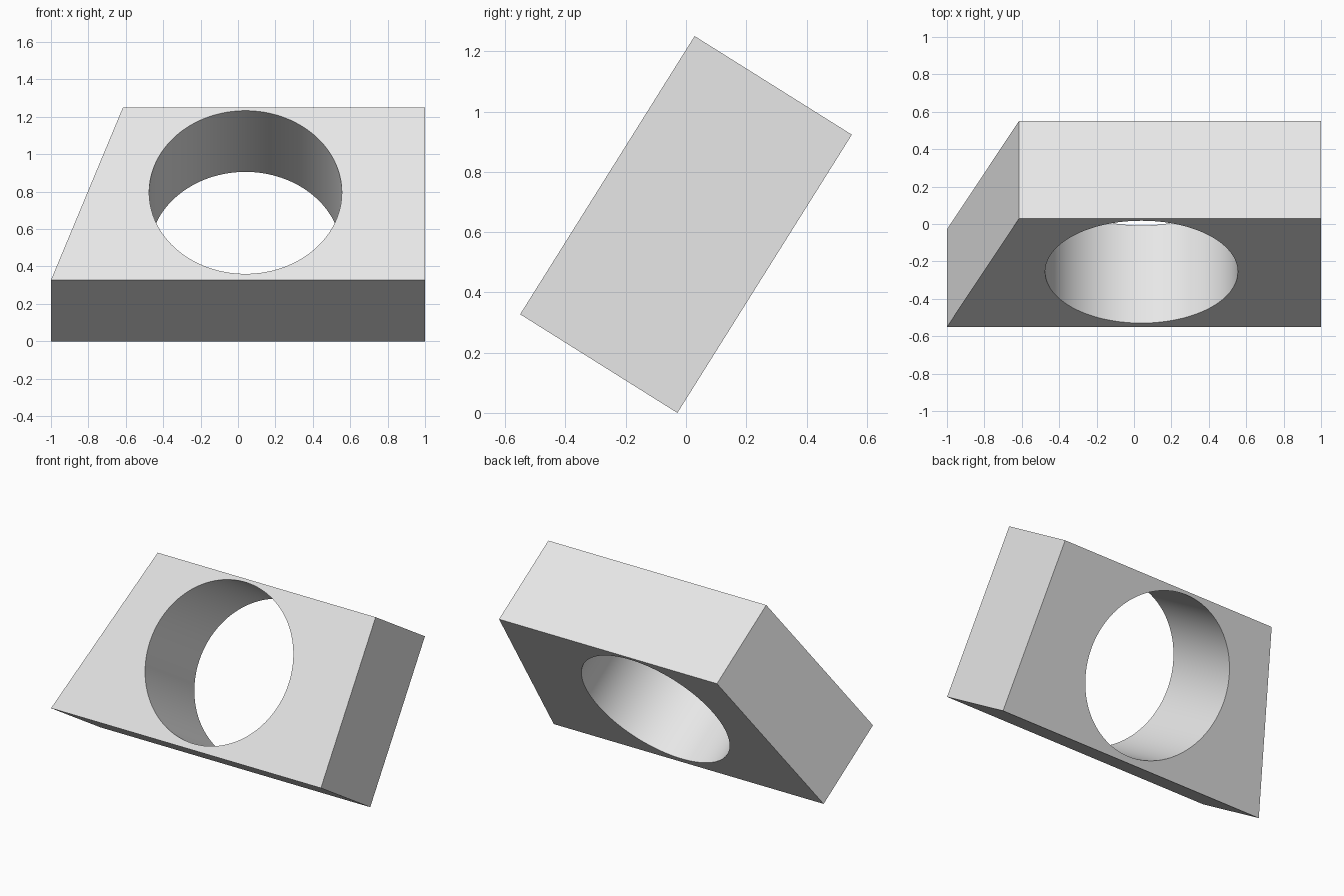
import bpy
import bmesh
from math import atan2, cos, sin, pi, radians

cube = bpy.data.objects.get("Cube")
if cube:
    bpy.data.objects.remove(cube, do_unlink=True)

WIDTH, LENGTH, THICKNESS = 2.0, 1.09, 0.616
TOP_LEFT_X = -0.615
HOLE_X, HOLE_Y, HOLE_RADIUS, SEGMENTS = 0.04, 0.009, 0.515, 128
TILT = atan2(0.92, 0.577)


def add_outline(curve, points):
    """Add a closed polygon to a flat filled curve."""
    spline = curve.splines.new('POLY')
    spline.points.add(len(points) - 1)
    for point, (x, y) in zip(spline.points, points):
        point.co = (x, y, 0, 1)
    spline.use_cyclic_u = True


# Plain grey material
grey = bpy.data.materials.new("light_grey")
grey.use_nodes = True
colour = (0.8, 0.8, 0.8, 1)
grey.diffuse_color = colour
grey.node_tree.nodes["Principled BSDF"].inputs["Base Color"].default_value = colour

# Block profile: one slanted end, with a round hole through it
profile = bpy.data.curves.new("block_profile", 'CURVE')
profile.dimensions = '2D'
profile.fill_mode = 'BOTH'
profile.extrude = THICKNESS / 2
half_w, half_l = WIDTH / 2, LENGTH / 2
add_outline(profile, [(-half_w, -half_l), (half_w, -half_l),
                      (half_w, half_l), (TOP_LEFT_X, half_l)])
angles = [2 * pi * i / SEGMENTS for i in range(SEGMENTS)]
add_outline(profile, [(HOLE_X + HOLE_RADIUS * cos(a),
                       HOLE_Y + HOLE_RADIUS * sin(a)) for a in angles])

# Tilted block, resting on its lower back edge
block = bpy.data.objects.new("tilted_block", profile)
bpy.context.collection.objects.link(block)
height = LENGTH * sin(TILT) + THICKNESS * cos(TILT)
block.location = (0, 0, height / 2)
block.rotation_euler = (TILT, 0, 0)

# Turn the profile into a clean, welded mesh
bpy.ops.object.select_all(action='DESELECT')
block.select_set(True)
bpy.context.view_layer.objects.active = block
bpy.ops.object.convert(target='MESH')
block = bpy.context.view_layer.objects.active
mesh = block.data
bm = bmesh.new()
bm.from_mesh(mesh)
bmesh.ops.remove_doubles(bm, verts=bm.verts, dist=0.0001)
bmesh.ops.dissolve_limit(bm, angle_limit=radians(0.5),
                         verts=bm.verts, edges=bm.edges)
bmesh.ops.recalc_face_normals(bm, faces=bm.faces)
bm.to_mesh(mesh)
bm.free()
mesh.materials.clear()
mesh.materials.append(grey)
bpy.ops.object.shade_smooth_by_angle(angle=radians(30))
